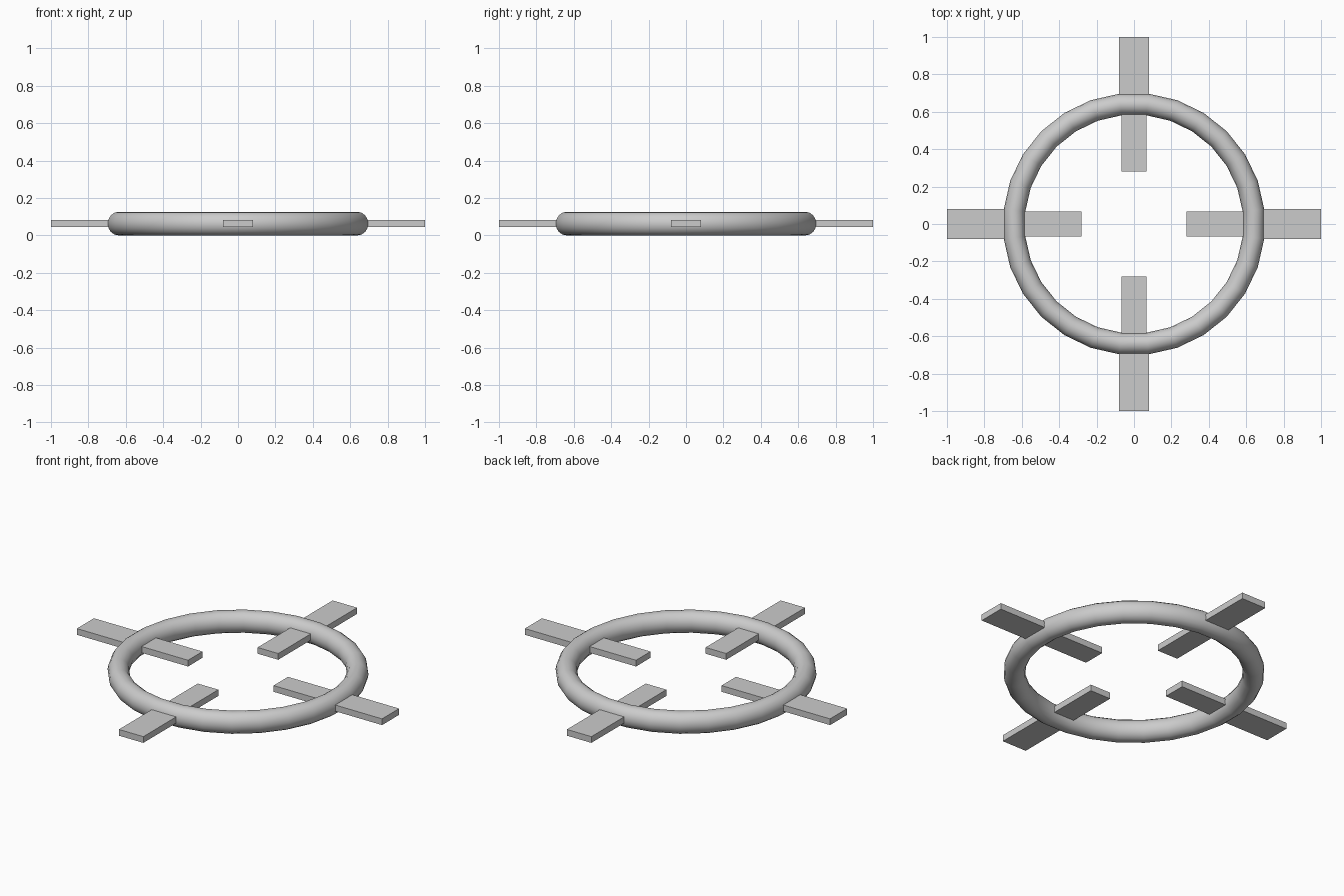
import bpy, bmesh
from math import pi
from mathutils import Matrix

if "Cube" in bpy.data.objects:
    bpy.data.objects.remove(bpy.data.objects["Cube"])

ZC = 0.063  # mid height of ring and bars

# Ring: 28-sided torus, flats facing the axes
bpy.ops.mesh.primitive_torus_add(
    major_segments=28, minor_segments=16, major_radius=0.643, minor_radius=0.058,
    location=(0, 0, ZC), rotation=(0, 0, pi / 28))
ring = bpy.context.object
ring.name = "ring"
ring.scale = (1, 1, ZC / 0.058)
bpy.ops.object.transform_apply(location=False, rotation=True, scale=True)
bpy.ops.object.shade_smooth_by_angle(angle=pi / 4)


def bar(name, x0, x1, width, thick, turn):
    """Flat bar running radially from x0 to x1, turned about z."""
    bm = bmesh.new()
    bmesh.ops.create_cube(bm, size=1, matrix=(
        Matrix.Rotation(turn, 4, 'Z')
        @ Matrix.Translation(((x0 + x1) / 2, 0, ZC))
        @ Matrix.Diagonal((x1 - x0, width, thick, 1))))
    mesh = bpy.data.meshes.new(name)
    bm.to_mesh(mesh)
    bm.free()
    bpy.context.collection.objects.link(bpy.data.objects.new(name, mesh))


# Four crosshair arms, each a wide outer bar and a narrower inner bar
for i, side in enumerate(("right", "back", "left", "front")):
    bar(side + "_outer_bar", 0.68, 1.0, 0.16, 0.037, i * pi / 2)
    bar(side + "_inner_bar", 0.28, 0.60, 0.135, 0.037, i * pi / 2)
